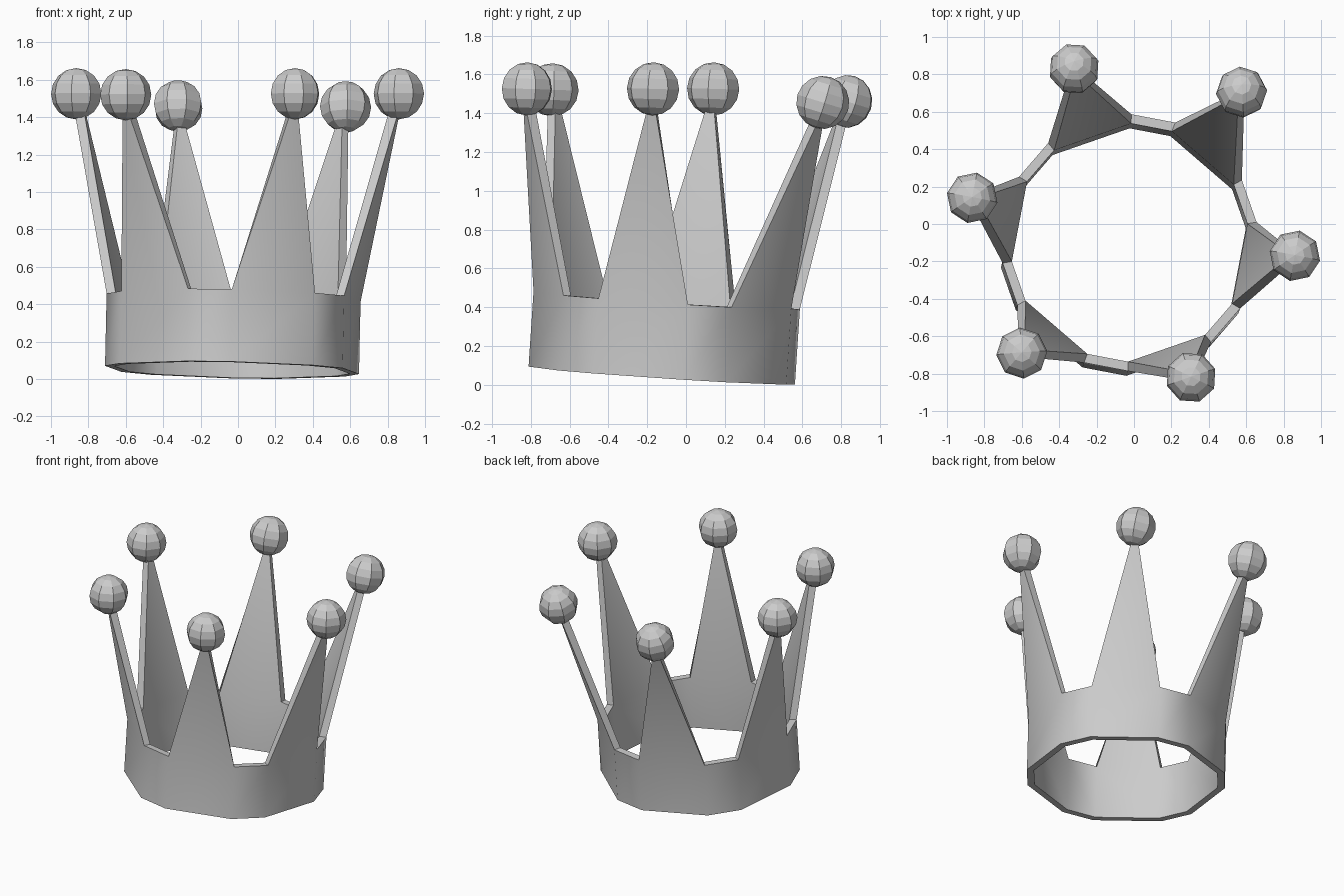
import bpy, bmesh, math
from mathutils import Vector, Matrix

if "Cube" in bpy.data.objects:
    bpy.data.objects.remove(bpy.data.objects["Cube"])

R, T, H = 0.688, 0.05, 0.388          # outer radius, wall thickness, band height
START = math.radians(-10.8)           # direction of the first spike
HALF = math.radians(20)               # half the angle one spike covers

# Ball centres, one per spike, counter-clockwise from +x
BALLS = [(0.86, -0.17, 1.525), (0.575, 0.705, 1.455), (-0.32, 0.83, 1.46),
         (-0.865, 0.14, 1.525), (-0.60, -0.69, 1.52), (0.305, -0.82, 1.525)]

# The band sits slightly tilted
up = Vector((0.022, 0.066, 1)).normalized()
tilt = Matrix.Translation((-0.032, -0.125, 0.048)) @ \
    Vector((0, 0, 1)).rotation_difference(up).to_matrix().to_4x4()


def finish(bm, name):
    bmesh.ops.recalc_face_normals(bm, faces=bm.faces)
    mesh = bpy.data.meshes.new(name)
    bm.to_mesh(mesh)
    bm.free()
    ob = bpy.data.objects.new(name, mesh)
    bpy.context.collection.objects.link(ob)
    return ob


# Band with six outward-leaning pointed spikes
bm = bmesh.new()
angles = [START + k * math.pi / 3 + s * HALF for k in range(6) for s in (-1, 1)]


def shell(offset):
    r = R - offset
    ring = lambda z: [bm.verts.new(tilt @ Vector((r * math.cos(a), r * math.sin(a), z)))
                      for a in angles]
    low, top, tips = ring(0), ring(H), []
    for k, b in enumerate(BALLS):
        a = START + k * math.pi / 3
        out = Vector((math.cos(a), math.sin(a), -0.2)) * (0.025 - offset)
        tips.append(bm.verts.new(Vector(b) + out))
    for i in range(12):
        j = (i + 1) % 12
        if i % 2 == 0:
            bm.faces.new((low[i], low[j], top[j], top[i]))
            bm.faces.new((top[i], top[j], tips[i // 2]))
        else:
            bm.faces.new((low[i], low[j], top[j], top[i]))
    rim = []
    for k in range(6):
        rim += [top[2 * k], tips[k], top[2 * k + 1]]
    return low, rim


outer, inner = shell(0), shell(T)
for o, n in zip(outer, inner):
    for i in range(len(o)):
        j = (i + 1) % len(o)
        bm.faces.new((o[i], o[j], n[j], n[i]))
band = finish(bm, "crown_band")
bpy.context.view_layer.objects.active = band
band.select_set(True)
bpy.ops.object.shade_smooth_by_angle(angle=math.radians(35))

# Faceted balls on the spike tips; the rear pair lean backwards
for k, b in enumerate(BALLS):
    bm = bmesh.new()
    lean = -0.3 if b[1] > 0.5 else -0.03
    m = Matrix.Translation(b) @ Matrix.Rotation(lean, 4, 'X') @ \
        Matrix.Rotation(START + k * math.pi / 3, 4, 'Z')
    bmesh.ops.create_uvsphere(bm, u_segments=8, v_segments=8, radius=0.137, matrix=m)
    finish(bm, f"tip_ball_{k + 1}")
